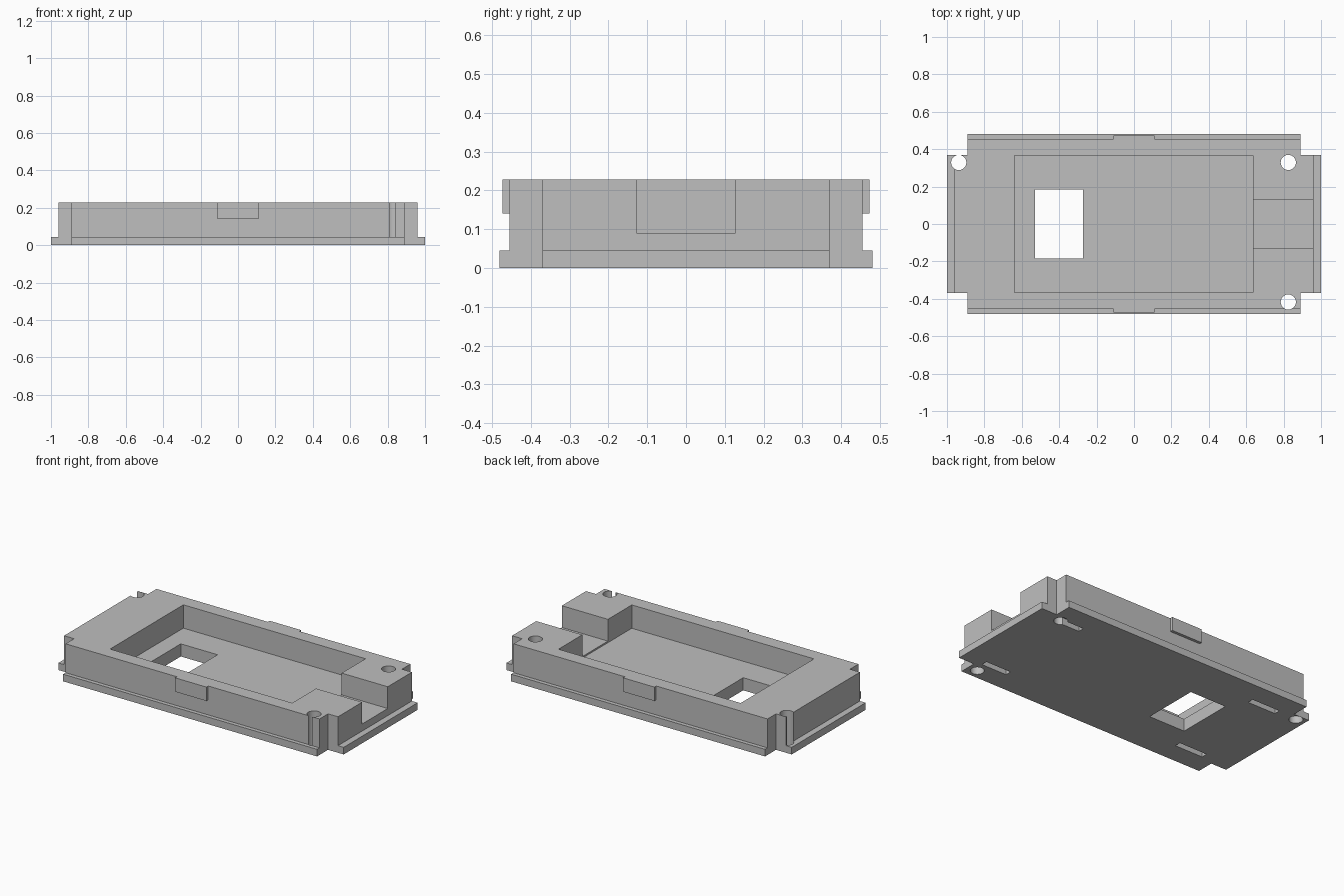
import bpy
import bmesh
from mathutils import Matrix

if "Cube" in bpy.data.objects:
    bpy.data.objects.remove(bpy.data.objects["Cube"], do_unlink=True)

grey = bpy.data.materials.new("plain grey")
grey.use_nodes = True
colour = (0.52, 0.52, 0.52, 1)
grey.diffuse_color = colour
grey.node_tree.nodes["Principled BSDF"].inputs["Base Color"].default_value = colour


def add_object(name, bm):
    mesh = bpy.data.meshes.new(name)
    bm.to_mesh(mesh)
    bm.free()
    mesh.materials.append(grey)
    obj = bpy.data.objects.new(name, mesh)
    bpy.context.scene.collection.objects.link(obj)
    return obj


def box(name, x0, x1, y0, y1, z0, z1):
    bm = bmesh.new()
    place = Matrix.Translation(((x0 + x1) / 2, (y0 + y1) / 2, (z0 + z1) / 2))
    size = Matrix.Diagonal((x1 - x0, y1 - y0, z1 - z0, 1))
    bmesh.ops.create_cube(bm, size=1, matrix=place @ size)
    return add_object(name, bm)


def cylinder(name, x, y, radius):
    bm = bmesh.new()
    bmesh.ops.create_cone(bm, cap_ends=True, segments=48, radius1=radius, radius2=radius,
                          depth=1, matrix=Matrix.Translation((x, y, 0)))
    return add_object(name, bm)


def combine(target, tool, operation):
    # Apply a boolean and discard the tool object
    mod = target.modifiers.new(operation.lower(), "BOOLEAN")
    mod.operation, mod.solver, mod.object = operation, "EXACT", tool
    bpy.context.view_layer.update()
    graph = bpy.context.evaluated_depsgraph_get()
    result = bpy.data.meshes.new_from_object(target.evaluated_get(graph))
    target.modifiers.clear()
    old, target.data = target.data, result
    bpy.data.meshes.remove(old)
    bpy.data.objects.remove(tool, do_unlink=True)


TOP = 0.228
FLOOR = 0.08

# Flanged base, raised body and side clips
case = box("enclosure_tray", -1, 1, -0.48, 0.48, 0, 0.045)
combine(case, box("body", -0.96, 0.96, -0.455, 0.455, 0.02, TOP), "UNION")
for s in (-1, 1):
    y0, y1 = sorted((s * 0.40, s * 0.473))
    combine(case, box("side_clip", -0.11, 0.11, y0, y1, 0.14, TOP), "UNION")

# Square corner notches
for sx in (-1, 1):
    for sy in (-1, 1):
        x0, x1 = sorted((sx * 0.89, sx * 1.1))
        y0, y1 = sorted((sy * 0.37, sy * 0.6))
        combine(case, box("corner_notch", x0, x1, y0, y1, -0.1, 0.4), "DIFFERENCE")

# Main pocket, end channel and floor window
combine(case, box("pocket", -0.64, 0.637, -0.367, 0.367, FLOOR, 0.4), "DIFFERENCE")
combine(case, box("channel", 0.5, 1.1, -0.128, 0.128, 0.09, 0.4), "DIFFERENCE")
combine(case, box("window", -0.53, -0.272, -0.184, 0.184, -0.1, 0.3), "DIFFERENCE")

# Blind slots in the underside
for x0, x1 in ((0.67, 0.85), (-0.80, -0.60)):
    for y in (-0.325, 0.325):
        combine(case, box("slot", x0, x1, y - 0.02, y + 0.02, -0.1, 0.045), "DIFFERENCE")

# Screw holes, two of which break through a side wall
for x, y in ((-0.937, 0.329), (0.825, 0.329), (0.825, -0.417)):
    combine(case, cylinder("screw_hole", x, y, 0.0405), "DIFFERENCE")

bpy.ops.object.select_all(action="DESELECT")
case.select_set(True)
bpy.context.view_layer.objects.active = case
bpy.ops.object.shade_smooth_by_angle()
